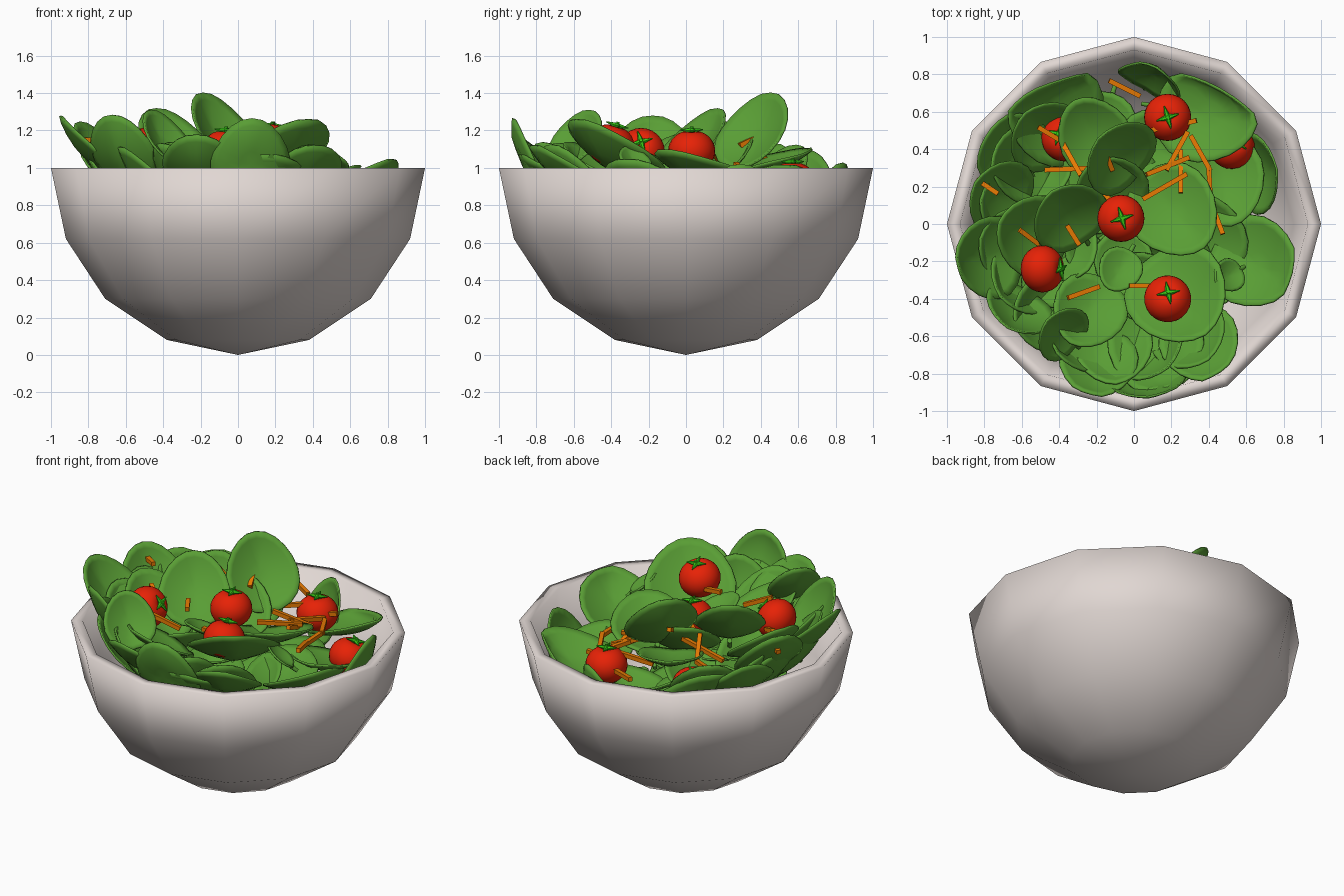
import bpy, bmesh, math, random
from mathutils import Vector, Matrix

if "Cube" in bpy.data.objects:
    bpy.data.objects.remove(bpy.data.objects["Cube"])

random.seed(11)


def material(name, rgb):
    m = bpy.data.materials.new(name)
    m.diffuse_color = (*rgb, 1)
    m.use_nodes = True
    m.node_tree.nodes["Principled BSDF"].inputs["Base Color"].default_value = m.diffuse_color
    return m


CERAMIC = material("warm_white_ceramic", (0.75, 0.68, 0.65))
LEAF = material("leaf_green", (0.10, 0.34, 0.035))
RED = material("tomato_red", (0.80, 0.016, 0.002))
STALK = material("stalk_green", (0.04, 0.60, 0.008))
ORANGE = material("carrot_orange", (0.95, 0.23, 0.001))


def finish(bm, name, mats, angle=60):
    bmesh.ops.recalc_face_normals(bm, faces=bm.faces)
    me = bpy.data.meshes.new(name)
    bm.to_mesh(me)
    bm.free()
    ob = bpy.data.objects.new(name, me)
    bpy.context.collection.objects.link(ob)
    for m in mats:
        me.materials.append(m)
    bpy.ops.object.select_all(action='DESELECT')
    ob.select_set(True)
    bpy.context.view_layer.objects.active = ob
    bpy.ops.object.shade_smooth_by_angle(angle=math.radians(angle))
    return ob


# Bowl: twelve-sided lathe, outer wall then inner wall, smooth over the rim
PROFILE = [(0, 0), (.38, .08), (.71, .30), (.92, .62), (1, 1),
           (.93, 1), (.855, .64), (.66, .35), (.35, .15), (0, .08)]
bm = bmesh.new()
rings = []
for r, z in PROFILE:
    if r == 0:
        rings.append([bm.verts.new((0, 0, z))] * 12)
    else:
        rings.append([bm.verts.new((r * math.cos(math.tau * i / 12), r * math.sin(math.tau * i / 12), z))
                      for i in range(12)])
for a, b in zip(rings, rings[1:]):
    for i in range(12):
        j = (i + 1) % 12
        bm.faces.new(list(dict.fromkeys([a[i], a[j], b[j], b[i]])))
finish(bm, "bowl", [CERAMIC], 170)

INNER = [(.08, .02), (.15, .35), (.35, .66), (.64, .855), (1, .93), (1.25, 1.04), (2, 1.04)]


def inside(p):
    """Pull a point back inside the bowl wall."""
    z = max(p.z, .14)
    for (z0, r0), (z1, r1) in zip(INNER, INNER[1:]):
        if z <= z1:
            limit = .93 * (r0 + (r1 - r0) * (z - z0) / (z1 - z0))
            break
    r = math.hypot(p.x, p.y)
    s = min(1, limit / max(r, 1e-6))
    return Vector((p.x * s, p.y * s, z))


def leaf(name, x, y, z, azimuth, tilt, length, width=.88):
    """Cupped egg-shaped leaf; normal leans to azimuth, tip points uphill."""
    az, t = math.radians(azimuth), math.radians(tilt)
    normal = Vector((math.sin(t) * math.cos(az), math.sin(t) * math.sin(az), math.cos(t)))
    tip = Vector((-math.cos(t) * math.cos(az), -math.cos(t) * math.sin(az), math.sin(t)))
    side = tip.cross(normal)
    centre, h = Vector((x, y, z)), length / 2

    def point(r, a):
        u = r * math.cos(a) * width * (1 - .16 * math.sin(a))
        v = r * math.sin(a)
        w = .24 * (u * u + v * v) + .12 * abs(u) - .12
        return inside(centre + h * (u * side + v * tip + w * normal))

    bm = bmesh.new()
    mid, n = bm.verts.new(point(0, 0)), 20
    prev = [mid] * n
    for r in (.3, .6, .85, 1):
        ring = [bm.verts.new(point(r, math.tau * i / n)) for i in range(n)]
        for i in range(n):
            j = (i + 1) % n
            bm.faces.new(list(dict.fromkeys([prev[i], prev[j], ring[j], ring[i]])))
        prev = ring
    # short stalk at the base
    base = centre - tip * h * 1.12
    rot = tip.to_track_quat('Z', 'Y').to_matrix().to_4x4()
    made = bmesh.ops.create_cone(bm, cap_ends=True, segments=6, radius1=.008, radius2=.012,
                                 depth=h * .4, matrix=Matrix.Translation(base) @ rot)
    for v in made['verts']:
        v.co = inside(v.co)
    ob = finish(bm, name, [LEAF])
    mod = ob.modifiers.new("thickness", 'SOLIDIFY')
    mod.thickness, mod.offset = .012, 0


# Visible leaves: x, y, z, azimuth, tilt, length
LEAVES = [
    (.07, -.87, 1.03, 95, 70, .48), (-.80, -.18, 1.08, 0, 45, .50),
    (-.63, -.48, 1.08, 60, 60, .44), (-.40, -.57, 1.15, -40, 55, .36),
    (-.10, .38, 1.18, -40, 55, .50), (-.36, .06, 1.12, -55, 48, .48),
    (.25, -.40, 1.05, 125, 35, .62), (.66, -.22, .88, 150, 30, .55),
    (.69, .28, .78, 190, 66, .50), (.40, .58, .88, 170, 20, .58),
    (-.45, .60, .88, -20, 36, .62), (-.74, .16, 1.04, -30, 52, .48),
    (.22, .06, .97, 130, 20, .54), (-.20, -.76, 1.00, 80, 40, .48),
    (.36, -.66, .96, 110, 35, .48), (-.14, .20, 1.00, -60, 42, .46),
    (.10, .80, .82, -120, 72, .42), (-.25, -.48, 1.00, 60, 30, .45),
    (-.56, -.05, 1.00, -20, 40, .50), (.48, .22, .80, 100, 15, .50),
    (-.08, -.25, 1.05, 60, 25, .26), (.50, -.28, 1.04, 30, 40, .20),
    (-.68, .40, .94, -30, 42, .50), (.12, -.68, .92, 95, 25, .58),
    (-.22, .48, 1.02, -60, 15, .44),
]
for i, spec in enumerate(LEAVES):
    leaf(f"leaf_{i + 1}", *spec)

# Leaves leaning on the wall along the left and front
for i, deg in enumerate(range(135, 300, 18)):
    a = math.radians(deg)
    leaf(f"wall_leaf_{i + 1}", .70 * math.cos(a), .70 * math.sin(a), .92,
         deg + 180 + random.uniform(-35, 35), random.uniform(40, 58), .48)

# Filling leaves lower in the bowl
for i in range(56):
    z = random.uniform(.32, .86)
    a, r = random.uniform(0, math.tau), math.sqrt(random.random()) * (.30 + .38 * z)
    x, y = r * math.cos(a), r * math.sin(a)
    leaf(f"filling_leaf_{i + 1}", x - .07, y, z - .10 * x - .08 * y, random.uniform(0, 360),
         random.uniform(5, 40), random.uniform(.34, .50))


def tomato(name, x, y, z, lean=(0, 0, 1)):
    bm = bmesh.new()
    bmesh.ops.create_uvsphere(bm, u_segments=24, v_segments=16, radius=.126)
    for v in bm.verts:
        r = math.hypot(v.co.x, v.co.y) / .126
        v.co.z *= .90
        v.co.z -= math.copysign(.022 * max(0, 1 - r / .55) ** 2, v.co.z)
    # four-armed star calyx and stalk
    green = []
    for k in range(4):
        m = (Matrix.Rotation(math.tau * k / 4 + .3, 4, 'Z') @ Matrix.Translation((.03, 0, .112))
             @ Matrix.Rotation(math.radians(86), 4, 'Y'))
        green += bmesh.ops.create_cone(bm, cap_ends=True, segments=6, radius1=.018, radius2=.003,
                                       depth=.066, matrix=m)['verts']
    green += bmesh.ops.create_cone(bm, cap_ends=True, segments=8, radius1=.011, radius2=.009,
                                   depth=.03, matrix=Matrix.Translation((0, 0, .116)))['verts']
    for f in {f for v in green for f in v.link_faces}:
        f.material_index = 1
    rot = Vector(lean).to_track_quat('Z', 'Y').to_matrix().to_4x4()
    bm.transform(Matrix.Translation((x, y, z)) @ rot)
    finish(bm, name, [RED, STALK], 50)


tomato("tomato_middle", -.07, .03, 1.09, (.05, 0, 1))
tomato("tomato_front", .18, -.40, 1.12, (.03, .3, 1))
tomato("tomato_left", -.49, -.24, 1.09, (.9, 0, .45))
tomato("tomato_back", .18, .57, .92)
tomato("tomato_right", .52, .42, .78, (.3, .2, 1))
tomato("tomato_back_left", -.37, .46, .88, (-.3, .2, 1))


# Carrot shreds: x0, y0, x1, y1, z
CARROTS = [
    (-.12, .76, .02, .69, .97), (-.06, .45, .16, .52, .97), (.31, .46, .40, .30, .95),
    (.40, .30, .41, .10, .95), (.41, .12, .47, -.04, .97), (.08, .27, .28, .35, .98),
    (-.83, .23, -.74, .17, 1.15), (-.50, .51, -.40, .45, 1.05), (-.38, .43, -.29, .27, 1.08),
    (-.46, .29, -.20, .30, 1.05), (-.60, -.04, -.52, -.10, 1.1), (-.35, -.02, -.30, -.10, 1.08),
    (-.34, -.39, -.20, -.34, 1.1), (-.01, -.33, .12, -.33, 1.1), (-.20, .17, -.10, .12, 1.08),
    (.25, .38, .25, .18, .96), (.06, .14, .27, .26, .99), (.18, .30, .28, .48, .96),
    (-.16, .40, -.12, .30, 1.15), (.20, .52, .32, .55, .95),
]
for i, (x0, y0, x1, y1, z) in enumerate(CARROTS):
    dz = random.uniform(-.04, .04)
    a, b = Vector((x0, y0, z - dz)), Vector((x1, y1, z + dz))
    bm = bmesh.new()
    rot = (b - a).to_track_quat('Z', 'Y').to_matrix().to_4x4()
    bmesh.ops.create_cube(bm, size=1, matrix=Matrix.Translation((a + b) / 2) @ rot
                          @ Matrix.Diagonal((.026, .026, (b - a).length + .03, 1)))
    finish(bm, f"carrot_shred_{i + 1}", [ORANGE], 30)
